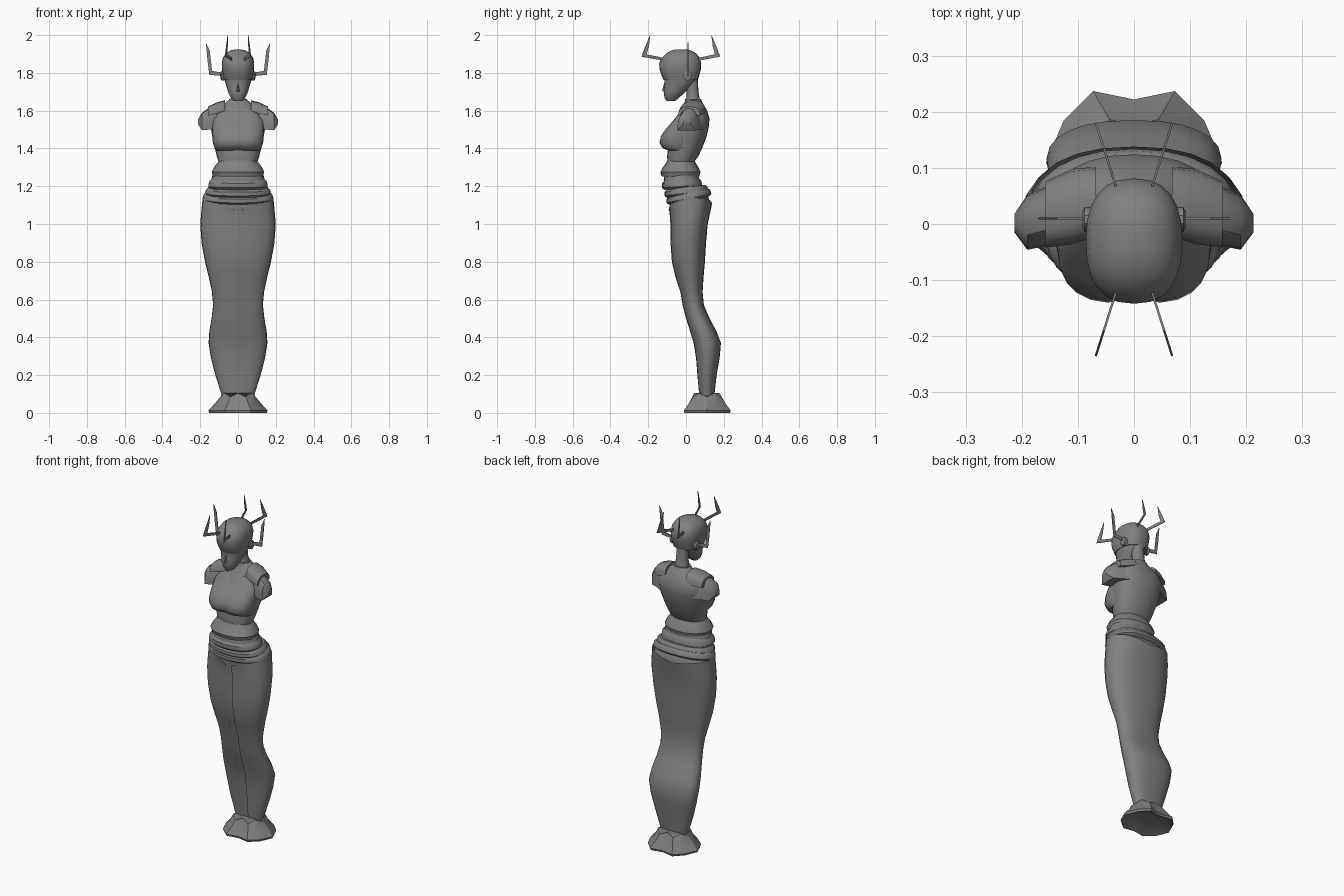
import bpy, bmesh, math
from mathutils import Vector

grey = bpy.data.materials.new("statue_grey")
grey.diffuse_color = (0.22, 0.22, 0.22, 1)


def finish(name, bm, angle=40, recalc=True):
    if recalc:
        bmesh.ops.recalc_face_normals(bm, faces=bm.faces[:])
    me = bpy.data.meshes.new(name)
    bm.to_mesh(me)
    bm.free()
    me.materials.append(grey)
    ob = bpy.data.objects.new(name, me)
    bpy.context.collection.objects.link(ob)
    bpy.ops.object.select_all(action='DESELECT')
    ob.select_set(True)
    bpy.context.view_layer.objects.active = ob
    bpy.ops.object.shade_smooth_by_angle(angle=math.radians(angle))
    return ob


def loft(name, rings, closed=True, angle=40):
    """Skin a list of equal point rings; closed ones get end caps."""
    bm = bmesh.new()
    vs = [[bm.verts.new(p) for p in r] for r in rings]
    n = len(vs[0])
    for a, b in zip(vs, vs[1:]):
        for i in range(n if closed else n - 1):
            j = (i + 1) % n
            bm.faces.new((a[i], a[j], b[j], b[i]))
    if closed:
        bm.faces.new(vs[0][::-1])
        bm.faces.new(vs[-1])
    return finish(name, bm, angle, recalc=closed)


def ring(z, y0, y1, w, p=0.9, n=24, tilt=0.0, inset=0.0, gap=0.0, dip=0.0):
    """Rounded section from front y0 to back y1, half width w."""
    cy, hy, w = (y0 + y1) / 2, (y1 - y0) / 2 - inset, w - inset
    pw = lambda v: math.copysign(abs(v) ** p, v)
    pts = []
    for i in range(n + 1 if gap else n):
        t = gap + (2 * math.pi - 2 * gap) * i / n
        x, y = w * pw(math.sin(t)), cy - hy * pw(math.cos(t))
        if y < cy:
            y += dip * math.exp(-(x / 0.035) ** 2)
        pts.append((x, y, z + tilt * y))
    return pts


def body(name, table, **kw):
    return loft(name, [ring(*row, **kw) for row in table])


# Long wrapped skirt: z, front, back, half width
skirt = [(0.09, 0.07, 0.15, 0.085), (0.2, 0.06, 0.162, 0.12), (0.29, 0.053, 0.178, 0.143),
         (0.37, 0.04, 0.185, 0.156), (0.43, 0.022, 0.162, 0.152), (0.5, 0.0, 0.125, 0.14),
         (0.57, -0.018, 0.095, 0.132), (0.64, -0.03, 0.088, 0.138), (0.72, -0.056, 0.093, 0.155),
         (0.8, -0.075, 0.10, 0.175), (0.9, -0.082, 0.106, 0.193), (1.0, -0.083, 0.115, 0.20),
         (1.06, -0.087, 0.128, 0.195), (1.10, -0.092, 0.138, 0.187), (1.14, -0.097, 0.125, 0.178)]
body("inner_dress", skirt + [(1.25, -0.105, 0.065, 0.135)], inset=0.006, p=0.85)
rows = []
for r in skirt[:-2]:
    # p=1 near the opening keeps the two edges a constant small distance apart
    rows.append(ring(*r, p=0.85, gap=math.asin((0.018 / r[3]) ** (1 / 0.85))))
top = ring(*skirt[-2], p=0.85, gap=0.062)
rows.append([(x, y, 1.14 - (0.07 if y < 0.02 else 0.03) * max(0, 1 - abs(x) / 0.187))
             for x, y, z in top])
loft("wrapped_skirt", rows, closed=False)

# Flared foot with a wavy hem and pointed collar around the ankle
half = [(0.0, 0.0), (0.07, -0.012), (0.125, 0.035), (0.157, 0.11), (0.125, 0.185), (0.073, 0.237)]
hem = half + [(0.0, 0.222)] + [(-x, y) for x, y in half[:0:-1]]


def hem_ring(k, z, spike=0.0):
    return [(x * k, 0.11 + (y - 0.11) * k, z + (spike if i % 2 == 0 else 0))
            for i, (x, y) in enumerate(hem)]


loft("foot_hem", [hem_ring(0.5, 0.025), hem_ring(0.97, 0.0), hem_ring(1.0, 0.012),
                  hem_ring(0.78, 0.05), hem_ring(0.6, 0.085, 0.02), hem_ring(0.52, 0.085, 0.02)],
     angle=25)

# Sash bands around the hips
for name, lo, hi, y0, y1, w, tilt in (
        ("lower_sash", 1.122, 1.165, -0.104, 0.134, 0.186, 0.2),
        ("middle_sash", 1.152, 1.195, -0.115, 0.118, 0.173, 0.12),
        ("upper_sash", 1.188, 1.238, -0.127, 0.085, 0.157, 0.06)):
    h = hi - lo
    body(name, [(lo, y0 + 0.012, y1 - 0.012, w - 0.012), (lo + h * 0.25, y0, y1, w),
                (lo + h * 0.7, y0, y1 - 0.004, w - 0.003),
                (hi, y0 + 0.014, y1 - 0.016, w - 0.016)], tilt=tilt)

# Waist: overlapping flared cloth
body("waist_wrap", [(1.2, -0.12, 0.07, 0.145), (1.25, -0.115, 0.07, 0.138),
                    (1.275, -0.11, 0.062, 0.125)])
body("midriff", [(1.252, -0.128, 0.07, 0.132), (1.275, -0.136, 0.077, 0.139),
                 (1.30, -0.122, 0.066, 0.127), (1.325, -0.104, 0.05, 0.108),
                 (1.335, -0.10, 0.045, 0.10)])

# Torso with ribs, bust and shoulders
body("ribcage", [(1.325, -0.098, 0.042, 0.102), (1.36, -0.10, 0.066, 0.113),
                 (1.40, -0.095, 0.085, 0.122), (1.46, -0.09, 0.108, 0.136),
                 (1.52, -0.075, 0.122, 0.146), (1.56, -0.055, 0.124, 0.146),
                 (1.60, -0.03, 0.112, 0.12), (1.635, -0.008, 0.092, 0.075),
                 (1.66, 0.0, 0.078, 0.045)])
body("bust", [(1.39, -0.102, 0.02, 0.116), (1.402, -0.13, 0.03, 0.124),
              (1.43, -0.145, 0.04, 0.133), (1.465, -0.138, 0.05, 0.136),
              (1.50, -0.113, 0.06, 0.138), (1.55, -0.07, 0.06, 0.135),
              (1.6, -0.033, 0.06, 0.10)], p=0.78, dip=0.014)
body("neck", [(1.635, 0.0, 0.08, 0.05), (1.66, 0.003, 0.073, 0.039), (1.70, 0.003, 0.066, 0.034),
              (1.78, -0.005, 0.062, 0.036)], n=16)
body("collar", [(1.64, -0.008, 0.086, 0.052), (1.662, -0.004, 0.08, 0.047)], n=16)

# Face and helmet
body("face", [(1.65, -0.102, -0.06, 0.022), (1.665, -0.113, -0.04, 0.036),
              (1.695, -0.118, -0.008, 0.051), (1.73, -0.115, 0.03, 0.062),
              (1.765, -0.114, 0.058, 0.072), (1.80, -0.125, 0.068, 0.078)])
body("helmet", [(1.762, -0.118, 0.062, 0.074), (1.785, -0.129, 0.07, 0.08),
                (1.82, -0.141, 0.079, 0.085), (1.85, -0.142, 0.081, 0.086),
                (1.88, -0.128, 0.073, 0.08), (1.905, -0.103, 0.052, 0.063),
                (1.919, -0.075, 0.025, 0.038), (1.925, -0.05, 0.0, 0.014)], p=0.82)
bm = bmesh.new()
nose = [bm.verts.new(p) for p in ((-0.012, -0.112, 1.70), (0.012, -0.112, 1.70),
                                  (0, -0.128, 1.705), (0, -0.114, 1.75))]
for f in ((0, 1, 2), (1, 3, 2), (3, 0, 2), (0, 3, 1)):
    bm.faces.new([nose[i] for i in f])
finish("nose", bm)


def arch(s, x, y0, y1, z0, z1):
    """Half-round section across the shoulder with a flat underside."""
    return [(s * x, (y0 + y1) / 2 - (y1 - y0) / 2 * math.copysign(abs(math.cos(a)) ** 0.8, math.cos(a)),
             z0 + (z1 - z0) * math.sin(a) ** 0.8)
            for a in (max(0.0, math.pi * i / 8 - 1e-9) for i in range(9))]


def plate(name, origin, direction, profile, t=0.002):
    """Thin upright blade: profile in (distance, height) along direction."""
    d = Vector(direction).normalized()
    side = Vector((-d.y, d.x, 0)) * t
    o = Vector(origin)
    rings = [[o + d * r + Vector((0, 0, z)) + side * k for r, z in profile] for k in (-1, 1)]
    return loft(name, rings, angle=20)


blade = [(-0.02, 1.865), (0.1, 1.886), (0.083, 1.93), (0.052, 2.0), (0.06, 1.94),
         (0.072, 1.898), (-0.02, 1.88)]
side_blade = [(0.07, 1.782), (0.152, 1.79), (0.162, 1.87), (0.17, 1.96), (0.15, 1.92),
              (0.137, 1.81), (0.07, 1.80)]

for s, lr in ((-1, "left"), (1, "right")):
    # Arm stump cap and the strap plate above it
    loft(lr + "_shoulder_cap", [arch(s, 0.11, -0.03, 0.092, 1.50, 1.61),
                                arch(s, 0.15, -0.038, 0.07, 1.50, 1.618),
                                arch(s, 0.19, -0.046, 0.052, 1.496, 1.59),
                                arch(s, 0.213, -0.015, 0.018, 1.53, 1.552)], angle=35)
    loft(lr + "_shoulder_plate", [arch(s, 0.068, -0.022, 0.102, 1.60, 1.655),
                                  arch(s, 0.11, -0.036, 0.098, 1.585, 1.645),
                                  arch(s, 0.158, -0.042, 0.076, 1.575, 1.622)], angle=35)
    # Ear disc
    loft(lr + "_ear", [[(s * x, 0.008 + r * math.cos(a), 1.785 + 1.2 * r * math.sin(a))
                        for a in (math.tau * i / 10 for i in range(10))]
                       for x, r in ((0.07, 0.022), (0.088, 0.022), (0.092, 0.014))])
    # Horn blades
    plate(lr + "_side_horn", (0, 0.01, 0), (s, 0, 0), side_blade)
    plate(lr + "_front_horn", (s * 0.038, -0.14, 0), (s * 0.03, -0.095, 0), blade)
    plate(lr + "_back_horn", (s * 0.038, 0.085, 0), (s * 0.03, 0.095, 0), blade)
